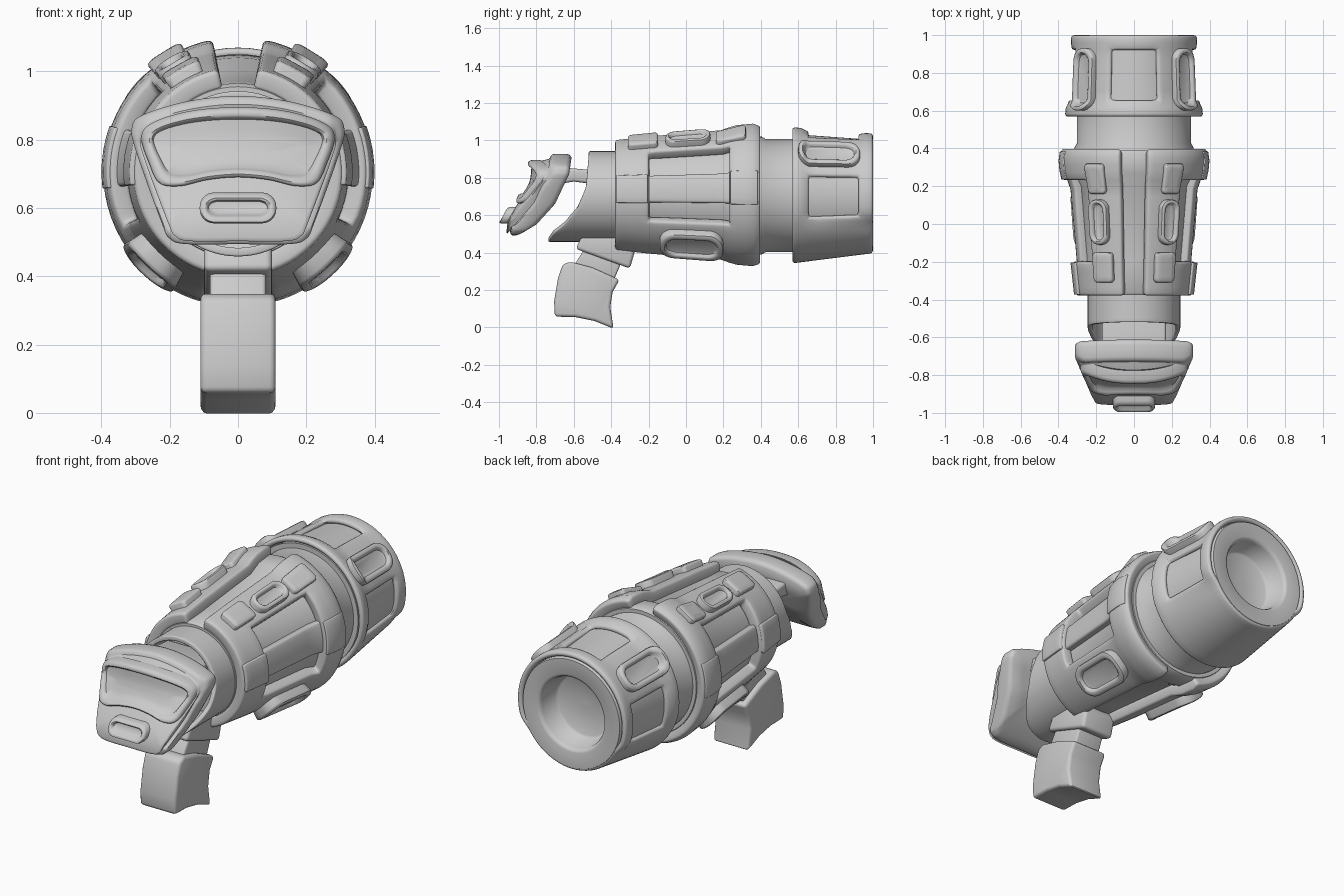
import bpy, bmesh, math
from math import sin, cos, radians, pi

if "Cube" in bpy.data.objects:
    bpy.data.objects.remove(bpy.data.objects["Cube"])

ZC = 0.705  # barrel axis height


def interp(x, tab):
    if x <= tab[0][0]:
        return tab[0][1]
    for (a, p), (b, q) in zip(tab, tab[1:]):
        if x <= b:
            return p + (q - p) * (x - a) / (b - a)
    return tab[-1][1]


def finish(name, bm, mirror=False, thick=0, bevel=0, recalc=True):
    if recalc:
        bmesh.ops.recalc_face_normals(bm, faces=bm.faces)
    me = bpy.data.meshes.new(name)
    bm.to_mesh(me)
    bm.free()
    ob = bpy.data.objects.new(name, me)
    bpy.context.collection.objects.link(ob)
    if mirror:
        ob.modifiers.new("mirror", 'MIRROR')
    if thick:
        m = ob.modifiers.new("solid", 'SOLIDIFY')
        m.thickness, m.offset = thick, -1
    if bevel:
        m = ob.modifiers.new("bevel", 'BEVEL')
        m.width, m.segments, m.limit_method, m.angle_limit = bevel, 3, 'ANGLE', radians(35)
    bpy.ops.object.select_all(action='DESELECT')
    ob.select_set(True)
    bpy.context.view_layer.objects.active = ob
    bpy.ops.object.convert(target='MESH')
    bpy.ops.object.shade_smooth_by_angle(angle=radians(45))


def rings(name, loops, **kw):
    """Skin a list of closed loops and cap both ends."""
    bm = bmesh.new()
    vs = [[bm.verts.new(p) for p in lp] for lp in loops]
    n = len(vs[0])
    for a, b in zip(vs, vs[1:]):
        for i in range(n):
            j = (i + 1) % n
            bm.faces.new((a[i], a[j], b[j], b[i]))
    bm.faces.new(vs[0])
    bm.faces.new(vs[-1])
    finish(name, bm, **kw)


def lathe(name, prof, seg=72):
    rings(name, [[(r * sin(2 * pi * i / seg), y, ZC + r * cos(2 * pi * i / seg))
                  for i in range(seg)] for y, r in prof])


def prism(name, prof, hw, bevel):
    rings(name, [[(x, y, z) for y, z in prof] for x in (-hw, hw)], bevel=bevel)


def pad(name, outline, place, levels, mirror=False):
    """Raised panel: inset rings of an outline at given heights on a surface."""
    hu = max(abs(u) for u, v in outline)
    hv = max(abs(v) for u, v in outline)
    rings(name, [[place(u * (1 - d / hu), v * (1 - d / hv), h) for u, v in outline]
                 for d, h in levels], mirror=mirror)


def shell(name, place, A, B, holes=(), thick=0.04, bevel=0.012, mirror=True):
    """Curved sheet split into cells; cells in holes are left open."""
    def split(br, step):
        out = []
        for k, (a, b) in enumerate(zip(br, br[1:])):
            n = max(1, round((b - a) / step))
            out += [(a + (b - a) * i / n, k) for i in range(n)]
        return out + [(br[-1], -1)]
    a, b = split(A, 0.045), split(B, 5)
    bm = bmesh.new()
    g = [[bm.verts.new(place(y, t)) for t, _ in b] for y, _ in a]
    for i in range(len(a) - 1):
        for j in range(len(b) - 1):
            if (a[i][1], b[j][1]) not in holes:
                bm.faces.new((g[i][j], g[i][j + 1], g[i + 1][j + 1], g[i + 1][j]))
    bmesh.ops.delete(bm, geom=[v for v in bm.verts if not v.link_faces], context='VERTS')
    finish(name, bm, mirror=mirror, thick=thick, bevel=bevel, recalc=False)


def rrect(hu, hv, r, n=8):
    out = []
    for k, (sx, sy) in enumerate([(1, 1), (-1, 1), (-1, -1), (1, -1)]):
        for i in range(n + 1):
            t = pi / 2 * (k + i / n)
            out.append((sx * (hu - r) + r * cos(t), sy * (hv - r) + r * sin(t)))
    return out


def smooth(half, n=6):
    """Closed smooth outline, symmetric in u, from its right half."""
    p = half + [(-u, v) for u, v in half[-2:0:-1]]
    out = []
    for i in range(len(p)):
        a, b, c, d = (p[(i + k) % len(p)] for k in (-1, 0, 1, 2))
        for t in (k / n for k in range(n)):
            out.append(tuple(0.5 * (2 * q + (r - o) * t + (2 * o - 5 * q + 4 * r - s) * t * t
                                    + (3 * q - o - 3 * r + s) * t ** 3)
                             for o, q, r, s in zip(a, b, c, d)))
    return out


def on(R, y0=0, deg=None):
    """Placement on a tube of radius R(y, angle); angle is measured from the top."""
    def polar(y, t, h=0.0):
        r = R(y, t) + h
        return (r * sin(radians(t)), y, ZC + r * cos(radians(t)))
    if deg is None:
        return polar
    return lambda u, v, h: polar(y0 + u, deg + math.degrees(v / R(y0, deg)), h)


def flat(h):
    return [(0, -0.03), (0, h - 0.01), (0.003, h - 0.003), (0.01, h), (0.03, h)]


def dish(h, w=0.02):
    return [(0, -0.04), (0, h - 0.012), (0.004, h - 0.003), (0.012, h), (w, h),
            (w + 0.006, h - 0.006), (w + 0.01, h - 0.02), (w + 0.018, h - 0.024)]


# Main body: inner drum, armour shells with windows, mid ribs
def body_r(y, t=0):
    return interp(y, [(-.38, .305), (-.2, .325), (.2, .36), (.25, .385), (.36, .395), (.4, .38)])


lathe("body_drum", [(-.375, .2), (-.375, .25), (-.36, .26), (-.2, .265), (.2, .3), (.27, .335),
                    (.37, .345), (.39, .335), (.39, .2)])
shell("body_armour", on(body_r), [-.38, -.2, .23, .4], [11, 44, 115, 165], {(1, 1)}, 0.06, 0.014)
shell("window_rib", on(lambda y, t: body_r(y) - 0.022), [-.25, .27], [69, 97], (), 0.06, 0.012)
ridge = on(lambda y, t: body_r(y) + 0.012)
shell("rear_side_ridge", ridge, [-.375, -.205], [70, 97], (), 0.04, 0.006)
shell("front_side_ridge", on(lambda y, t: body_r(y) + 0.007), [.235, .385], [70, 97], (), 0.04, 0.005)

# Pads and badges on the body
pad("top_front_pad", rrect(.08, .055, .02), on(body_r, .24, 32), flat(.025), True)
pad("top_rear_pad", rrect(.08, .055, .02), on(body_r, -.23, 29), flat(.033), True)
pad("top_badge", rrect(.12, .053, .05), on(body_r, .01, 31), dish(.038, .016), True)
pad("lower_badge", rrect(.17, .088, .075), on(body_r, .03, 137), dish(.05, .026), True)

# Neck and muzzle
lathe("neck", [(.35, .29), (.35, .315), (.405, .315), (.425, .303), (.6, .303), (.6, .2)])


def muzzle_r(y, t):
    s = min(1, max(0, (t - 105) / 18))
    s = s * s * (3 - 2 * s)
    top = interp(y, [(.57, .366), (.625, .36), (.65, .34), (.93, .328), (.97, .336), (1, .332)])
    return top * (1 - s) + interp(y, [(.57, .362), (1, .308)]) * s


shell("muzzle_sleeve", on(muzzle_r), [.57, .66, .92, 1.0], [0, 22, 72, 110, 180],
      {(1, 0), (1, 2)}, 0.03, 0.02)
lathe("muzzle_core", [(.575, .2), (.575, .33), (.6, .327), (.97, .3), (.99, .3), (1, .295), (1, .212),
                      (.995, .2), (.98, .193), (.885, .178), (.875, .165), (.875, .02)])
pad("muzzle_badge", rrect(.165, .075, .065), on(muzzle_r, .765, 50), dish(.035, .022), True)


# Rear tube with a swept, open lower end
def rear(v, t):
    z = 0.70 + 0.242 * cos(radians(t))
    end = interp(z, [(.46, -.735), (.50, -.71), (.55, -.65), (.64, -.58), (.75, -.535), (.93, -.52)])
    k = v / 0.36
    return (0.245 * sin(radians(t)), end + (-0.36 - end) * k, z)


shell("rear_tube", rear, [0, .36], [0, 180], (), 0.025, 0.006)
prism("visor_arm", [(-.72, .86), (-.6, .85), (-.37, .83), (-.37, .75), (-.6, .78), (-.72, .76)], .17, .015)


# Visor head: swept block with a brow step, framed window and badge
def face_y(x, z):
    c = interp(z, [(.49, -.972), (.56, -.972), (.62, -.94), (.7, -.885), (.78, -.845), (.9, -.825)])
    return c + (0.02 + 0.2 * max(0, z - .52)) * abs(x / .3) ** 2.5


def block(u, v, h):
    """h 0..1 runs from the back to the brow edge, 1..2 on to the face."""
    z = 0.71 + v - 0.02 * max(0, h - 1)
    back = interp(z, [(.49, -.90), (.55, -.80), (.66, -.70), (.82, -.625), (.92, -.61)])
    front = face_y(u, z) + .012
    brow = max(front + .02, back - .115)
    if h <= 1:
        return (u, back + (brow - back) * h, z)
    return (u, brow + (front - brow) * (h - 1), z)


def face(z0):
    return lambda u, v, h: (u, face_y(u, z0 + v) - h, z0 + v)


head = smooth([(0, .218), (.15, .202), (.28, .162), (.311, .125), (.3, .06), (.225, -.15), (.2, -.2),
               (.15, -.216), (0, -.216)])
pad("visor_head", head, block, [(.19, 0), (.1, 0), (.02, 0), (.005, .1), (0, .25), (0, .8), (.004, .93),
                                (.014, 1), (.024, 1.02), (.026, 1.15), (.026, 1.85), (.03, 1.95),
                                (.04, 2), (.1, 2), (.15, 2), (.2, 2)])
window = smooth([(0, .115), (.14, .104), (.25, .07), (.283, .028), (.26, -.05), (.23, -.107),
                 (.17, -.116), (.09, -.098), (0, -.09)])
pad("visor_window", window, face(.78), [(0, -.05), (0, .0), (.005, .01), (.012, .016), (.024, .016),
                                        (.031, .01), (.036, -.005), (.07, -.009), (.1, -.009)])
pad("visor_badge", rrect(.112, .045, .041), face(.6), dish(.028, .016))

# Grip
prism("grip_bracket", [(-.54, .52), (-.59, .42), (-.3, .315), (-.27, .42), (-.3, .48)], .1, .018)
prism("grip_neck", [(-.53, .44), (-.6, .33), (-.4, .22), (-.34, .36)], .082, .012)
prism("grip_handle", [(-.62, .352), (-.5, .32), (-.355, .255), (-.392, .19), (-.405, .11), (-.387, -.007),
                      (-.49, .035), (-.59, .055), (-.702, .058), (-.705, .14), (-.685, .26), (-.66, .335)],
      .11, .018)
